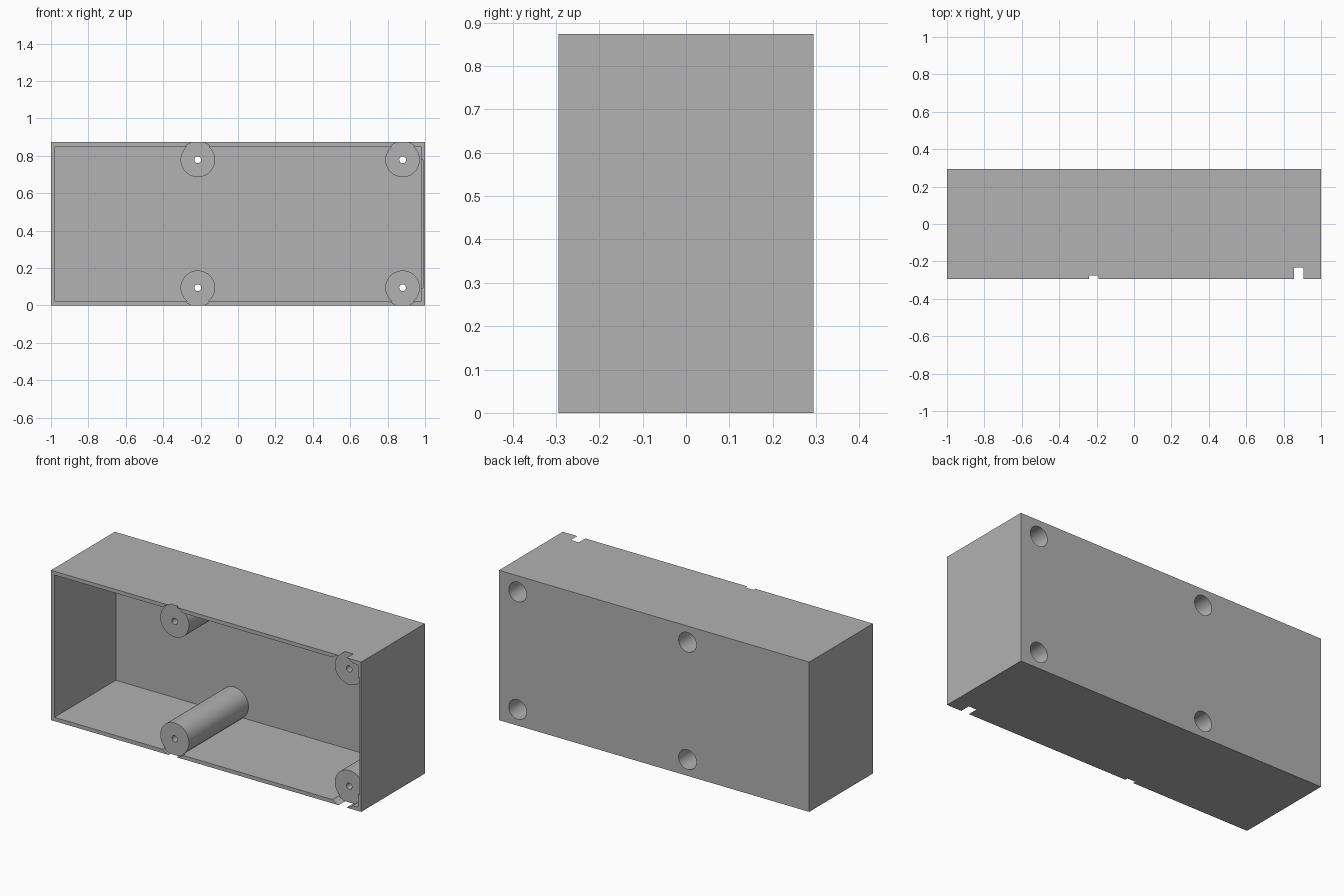
import bpy
import math
from mathutils import Vector

cube = bpy.data.objects.get("Cube")
if cube:
    bpy.data.objects.remove(cube, do_unlink=True)

# Overall sizes
W, D, H = 2.0, 0.587, 0.873
WALL = 0.022
FRONT, BACK = -D / 2, D / 2
BOSS_R = 0.0922
BOSS_Z = (0.0945, H - 0.0945)
# Each column of bosses: x position and how far it sits behind the rim
COLUMNS = ((-0.215, 0.017), (0.88, 0.06))

gray = bpy.data.materials.new("light gray plastic")
gray.use_nodes = True
color = (0.445, 0.445, 0.445, 1)
gray.diffuse_color = color
gray.node_tree.nodes["Principled BSDF"].inputs["Base Color"].default_value = color


def box(name, low, high):
    low, high = Vector(low), Vector(high)
    bpy.ops.mesh.primitive_cube_add(size=1, location=(low + high) / 2)
    ob = bpy.context.object
    ob.name = name
    ob.scale = high - low
    bpy.ops.object.transform_apply(location=True, rotation=True, scale=True)
    return ob


def rod(name, x, z, y0, y1, radius, sides=64):
    """Cylinder lying along y from y0 to y1."""
    bpy.ops.mesh.primitive_cylinder_add(
        vertices=sides, radius=radius, depth=y1 - y0,
        location=(x, (y0 + y1) / 2, z), rotation=(math.pi / 2, 0, 0))
    ob = bpy.context.object
    ob.name = name
    bpy.ops.object.transform_apply(location=True, rotation=True, scale=True)
    return ob


def combine(target, tool, operation):
    """Apply a boolean and discard the tool."""
    mod = target.modifiers.new("boolean", "BOOLEAN")
    mod.operation = operation
    mod.solver = "EXACT"
    mod.object = tool
    bpy.context.view_layer.objects.active = target
    bpy.ops.object.modifier_apply(modifier=mod.name)
    bpy.data.objects.remove(tool, do_unlink=True)


# Open-fronted shell
shell = box("enclosure", (-W / 2, FRONT, 0), (W / 2, BACK, H))
cavity = box("cavity", (-W / 2 + WALL, FRONT - 0.1, WALL),
             (W / 2 - WALL, BACK - WALL, H - WALL))
combine(shell, cavity, "DIFFERENCE")

# Shallow relief in the side wall between the outer bosses
relief = box("relief", (0.95, FRONT - 0.1, BOSS_Z[0]),
             (0.99, FRONT + 0.06, BOSS_Z[1]))
combine(shell, relief, "DIFFERENCE")

for x, recess in COLUMNS:
    for z in BOSS_Z:
        face = FRONT + recess
        # Clearance that notches the rim in front of the boss
        combine(shell, rod("clearance", x, z, FRONT - 0.1, face, 0.098), "DIFFERENCE")
        # Screw boss
        combine(shell, rod("boss", x, z, face, BACK - 0.008, BOSS_R), "UNION")
        # Screw hole and wide bore from the back
        combine(shell, rod("screw_hole", x, z, FRONT - 0.1, BACK + 0.1, 0.018, 32), "DIFFERENCE")
        combine(shell, rod("bore", x, z, face + 0.06, BACK + 0.1, 0.057), "DIFFERENCE")

shell.data.materials.clear()
shell.data.materials.append(gray)
bpy.ops.object.select_all(action="DESELECT")
shell.select_set(True)
bpy.context.view_layer.objects.active = shell
bpy.ops.object.shade_smooth_by_angle(angle=math.radians(30))
